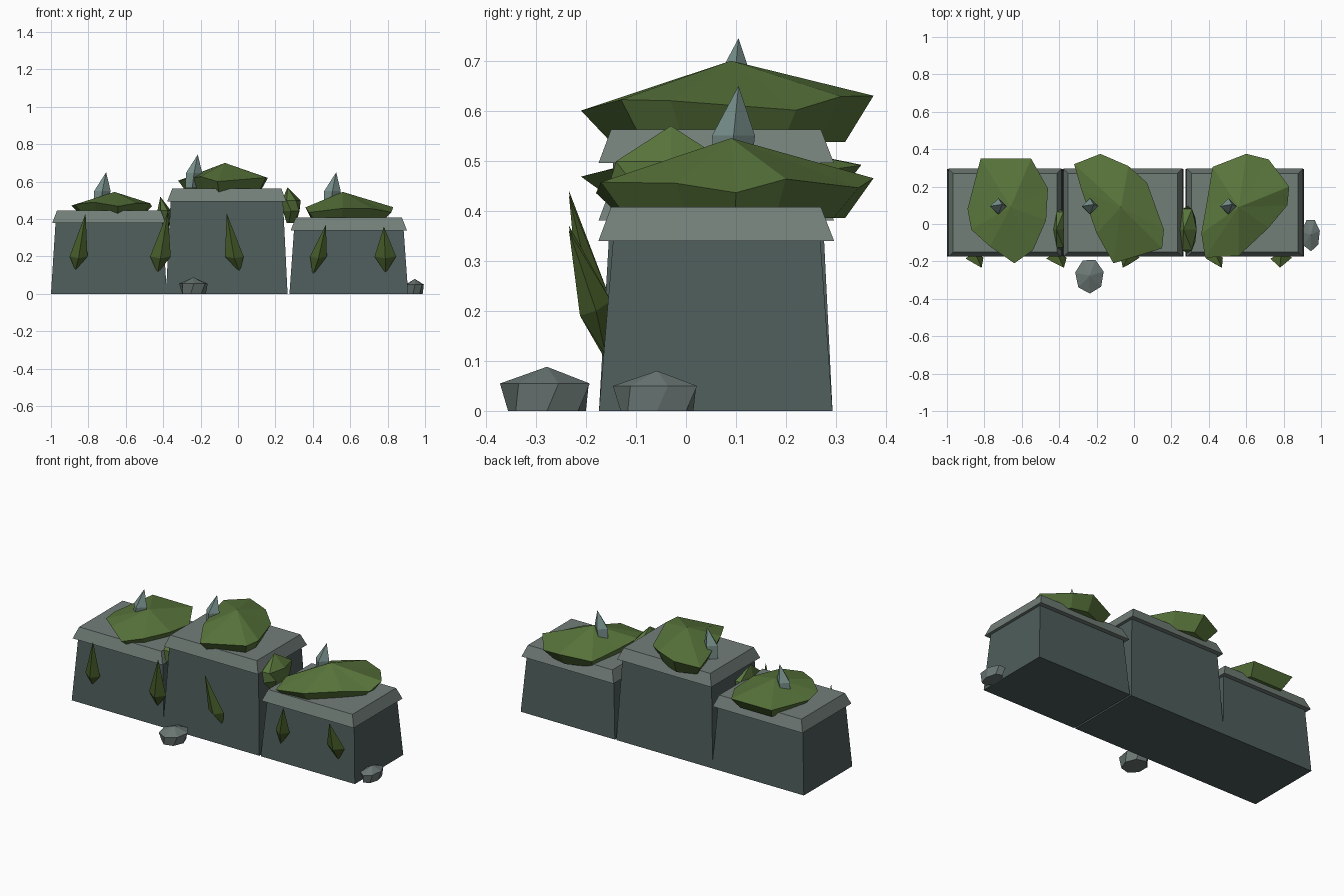
import bpy, bmesh, math
from mathutils import Vector

if "Cube" in bpy.data.objects:
    bpy.data.objects.remove(bpy.data.objects["Cube"])


def material(name, rgb):
    m = bpy.data.materials.new(name)
    m.diffuse_color = (*rgb, 1)
    m.use_nodes = True
    m.node_tree.nodes["Principled BSDF"].inputs["Base Color"].default_value = m.diffuse_color
    return m


STONE = material("stone", (0.075, 0.11, 0.105))
CAP = material("cap_stone", (0.17, 0.21, 0.19))
ROCK = material("rock", (0.15, 0.19, 0.18))
MOSS = material("moss", (0.10, 0.18, 0.045))
LEAF = material("leaf", (0.07, 0.12, 0.025))
CRYSTAL = material("crystal", (0.2, 0.3, 0.28))


def loft(name, rings, mat):
    """Skin rings of points; a ring with one point makes a tip."""
    bm = bmesh.new()
    vs = [[bm.verts.new(p) for p in r] for r in rings]
    for a, b in zip(vs, vs[1:]):
        n = max(len(a), len(b))
        for i in range(n):
            j = (i + 1) % n
            if len(a) == 1:
                bm.faces.new((a[0], b[j], b[i]))
            elif len(b) == 1:
                bm.faces.new((a[i], a[j], b[0]))
            else:
                bm.faces.new((a[i], a[j], b[j], b[i]))
    for r in (vs[0], vs[-1]):
        if len(r) > 2:
            bm.faces.new(r)
    bmesh.ops.recalc_face_normals(bm, faces=bm.faces)
    me = bpy.data.meshes.new(name)
    bm.to_mesh(me)
    bm.free()
    me.materials.append(mat)
    ob = bpy.data.objects.new(name, me)
    bpy.context.collection.objects.link(ob)
    return ob


def rect(x0, x1, y0, y1, z):
    return [(x0, y0, z), (x1, y0, z), (x1, y1, z), (x0, y1, z)]


def ellipse(c, rx, ry, z, n, turn=0.0):
    return [(c[0] + rx * math.cos(turn + math.tau * i / n),
             c[1] + ry * math.sin(turn + math.tau * i / n), z) for i in range(n)]


# Tapered wall blocks with overhanging bevelled caps
for tag, x0, x1, h in (("left", -1.0, -0.38, 0.38), ("middle", -0.385, 0.265, 0.495),
                       ("right", 0.275, 0.91, 0.34)):
    loft(f"block_{tag}", [rect(x0, x1, -0.174, 0.293, 0),
                          rect(x0 + 0.025, x1 - 0.025, -0.145, 0.268, h + 0.01)], STONE)
    loft(f"cap_{tag}", [rect(x0 + 0.007, x1 - 0.007, -0.175, 0.296, h),
                        rect(x0 + 0.033, x1 - 0.033, -0.15, 0.27, h + 0.067)], CAP)


# Faceted moss mounds: undercut base, irregular rim, off-centre peak
def mound(tag, rim, apex, rim_z, low_z, wave):
    a = Vector(apex)
    base, edge = [], []
    for i, (x, y) in enumerate(rim):
        edge.append((x, y, rim_z + wave * math.cos(i * 2.3)))
        base.append((a.x + (x - a.x) * 0.8, a.y + (y - a.y) * 0.8, low_z))
    loft(f"moss_{tag}", [base, edge, [apex]], MOSS)


mound("left", [(-0.82, 0.35), (-0.89, 0.08), (-0.87, -0.03), (-0.77, -0.12), (-0.64, -0.21),
               (-0.54, -0.14), (-0.47, 0.02), (-0.46, 0.19), (-0.55, 0.35)],
      (-0.66, 0.09, 0.545), 0.48, 0.425, 0.012)
mound("middle", [(-0.18, 0.375), (-0.32, 0.32), (-0.28, 0.18), (-0.2, -0.05), (-0.11, -0.21),
                 (0.15, -0.13), (0.16, -0.03), (0.07, 0.22), (-0.03, 0.31)],
      (-0.07, 0.09, 0.70), 0.615, 0.537, 0.015)
mound("right", [(0.6, 0.375), (0.42, 0.305), (0.39, 0.12), (0.36, -0.05), (0.38, -0.18),
                (0.56, -0.17), (0.72, -0.02), (0.82, 0.1), (0.83, 0.2), (0.72, 0.345)],
      (0.56, 0.09, 0.545), 0.45, 0.385, 0.015)

# Crystal shards leaning slightly toward +x
for tag, x, tip in (("left", -0.725, 0.65), ("middle", -0.235, 0.745), ("right", 0.505, 0.65)):
    loft(f"crystal_{tag}", [ellipse((x - 0.01, 0.093), 0.035, 0.035, tip - 0.18, 4),
                            ellipse((x, 0.095), 0.044, 0.043, tip - 0.1, 4),
                            [(x + 0.02, 0.105, tip)]], CRYSTAL)

# Hanging leaves on the front: top tip x/z, bottom tip x/z, widest x range
for i, (tx, tz, bx, bz, x0, x1) in enumerate((
        (-0.815, 0.43, -0.87, 0.125, -0.9, -0.805), (-0.375, 0.44, -0.43, 0.11, -0.47, -0.36),
        (-0.06, 0.43, 0.01, 0.115, -0.07, 0.03), (0.47, 0.37, 0.4, 0.1, 0.385, 0.475),
        (0.78, 0.36, 0.79, 0.11, 0.73, 0.845))):
    mx = (x0 + x1) / 2
    loft(f"leaf_{i + 1}", [[(bx, -0.16, bz)],
                           [(x0, -0.185, 0.2), (mx, -0.212, 0.19), (x1, -0.18, 0.2), (mx, -0.15, 0.22)],
                           [(tx, -0.234, tz)]], LEAF)

# Moss clumps in the gaps between blocks
for tag, c, r in (("left", (-0.395, -0.03), (0.036, 0.11, 0.1)),
                  ("right", (0.285, -0.03), (0.05, 0.127, 0.095))):
    z = 0.475 if tag == "right" else 0.42
    loft(f"moss_clump_{tag}", [ellipse(c, r[0] * 0.5, r[1] * 0.5, z - r[2], 6),
                               ellipse(c, r[0], r[1], z - r[2] * 0.35, 6, 0.5),
                               ellipse(c, r[0], r[1], z + r[2] * 0.25, 6),
                               [(c[0] - 0.02, c[1], z + r[2])]], MOSS)

# Loose rocks at the foot
for tag, c, rx, ry, h in (("front", (-0.238, -0.278), 0.078, 0.094, 0.088),
                          ("side", (0.945, -0.058), 0.05, 0.088, 0.08)):
    loft(f"rock_{tag}", [ellipse(c, rx * 0.85, ry * 0.85, 0, 7),
                         ellipse(c, rx, ry, h * 0.62, 7, 0.25),
                         [(c[0], c[1], h)]], ROCK)
